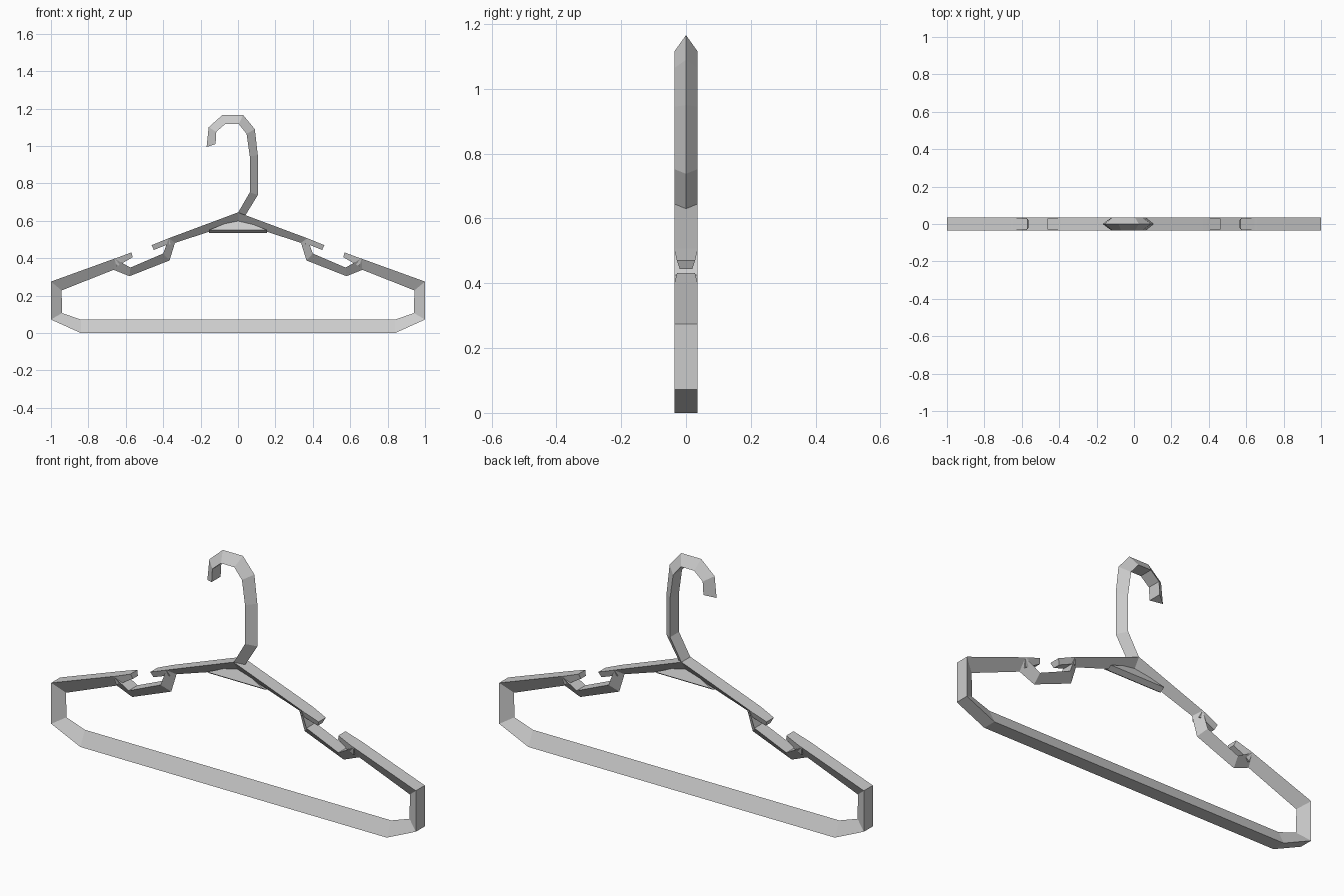
import bpy, bmesh

if "Cube" in bpy.data.objects:
    bpy.data.objects.remove(bpy.data.objects["Cube"])

W = 0.035  # half depth of the hanger


def make(name, rings, closed=False):
    """Skin a list of equal-sized vertex rings into a flat-shaded solid."""
    bm = bmesh.new()
    rows = [[bm.verts.new(p) for p in ring] for ring in rings]
    n = len(rows[0])
    pairs = list(zip(rows, rows[1:])) + ([(rows[-1], rows[0])] if closed else [])
    for a, b in pairs:
        for i in range(n):
            j = (i + 1) % n
            bm.faces.new((a[i], a[j], b[j], b[i]))
    if not closed:
        bm.faces.new(rows[0])
        bm.faces.new(rows[-1])
    bmesh.ops.recalc_face_normals(bm, faces=bm.faces[:])
    mesh = bpy.data.meshes.new(name)
    bm.to_mesh(mesh)
    bm.free()
    ob = bpy.data.objects.new(name, mesh)
    bpy.context.collection.objects.link(ob)
    return ob


def tri(flat, ridge, w=W):
    """Triangular section: flat side across the depth, ridge on y = 0."""
    return [(flat[0], -w, flat[1]), (flat[0], w, flat[1]), (ridge[0], 0, ridge[1])]


def quad(top, bottom, wt, wb):
    return [(top[0], -wt, top[1]), (top[0], wt, top[1]),
            (bottom[0], wb, bottom[1]), (bottom[0], -wb, bottom[1])]


# Frame: outer flat edge and inner ridge, right half from apex to bottom bar
half = [
    ((0, .645), (0, .592)),
    ((.37, .507), (.337, .482)),
    ((.40, .425), (.366, .388)),
    ((.575, .350), (.58, .304)),
    ((.66, .398), (.665, .338)),
    ((1, .275), (.943, .228)),
    ((1, .072), (.941, .107)),
    ((.84, 0), (.84, .072)),
]
flip = lambda p: (-p[0], p[1])
loop = half + [(flip(a), flip(b)) for a, b in reversed(half[1:])]
make("frame", [tri(a, b) for a, b in loop], closed=True)

# Strap notch prongs, tapering towards their tips
for side, s in (("right", 1), ("left", -1)):
    upper = [quad((s * .37, .507), (s * .36, .475), W, .025),
             quad((s * .39, .499), (s * .385, .470), W, .025),
             quad((s * .462, .470), (s * .45, .444), .028, .019)]
    lower = [quad((s * .66, .398), (s * .65, .355), W, .025),
             quad((s * .645, .403), (s * .615, .375), W, .025),
             quad((s * .57, .431), (s * .563, .406), .028, .019)]
    make("upper_prong_" + side, upper)
    make("lower_prong_" + side, lower)

# Gusset under the apex
make("gusset", [
    [(x, 0, .535), (x, -.024, .551), (x * .05, 0, .61), (x, .024, .551)]
    for x in (-.155, .155)])

# Hook: ridge on the outside, flat on the inside
hook = [
    ((.04, .630), (0, .643)),
    ((.106, .738), (.063, .752)),
    ((.106, .950), (.063, .945)),
    ((.090, 1.090), (.046, 1.065)),
    ((.027, 1.166), (.004, 1.117)),
    ((-.083, 1.166), (-.069, 1.117)),
    ((-.157, 1.100), (-.116, 1.076)),
    ((-.168, .995), (-.120, 1.010)),
]
make("hook", [tri(inner, outer) for outer, inner in hook])
